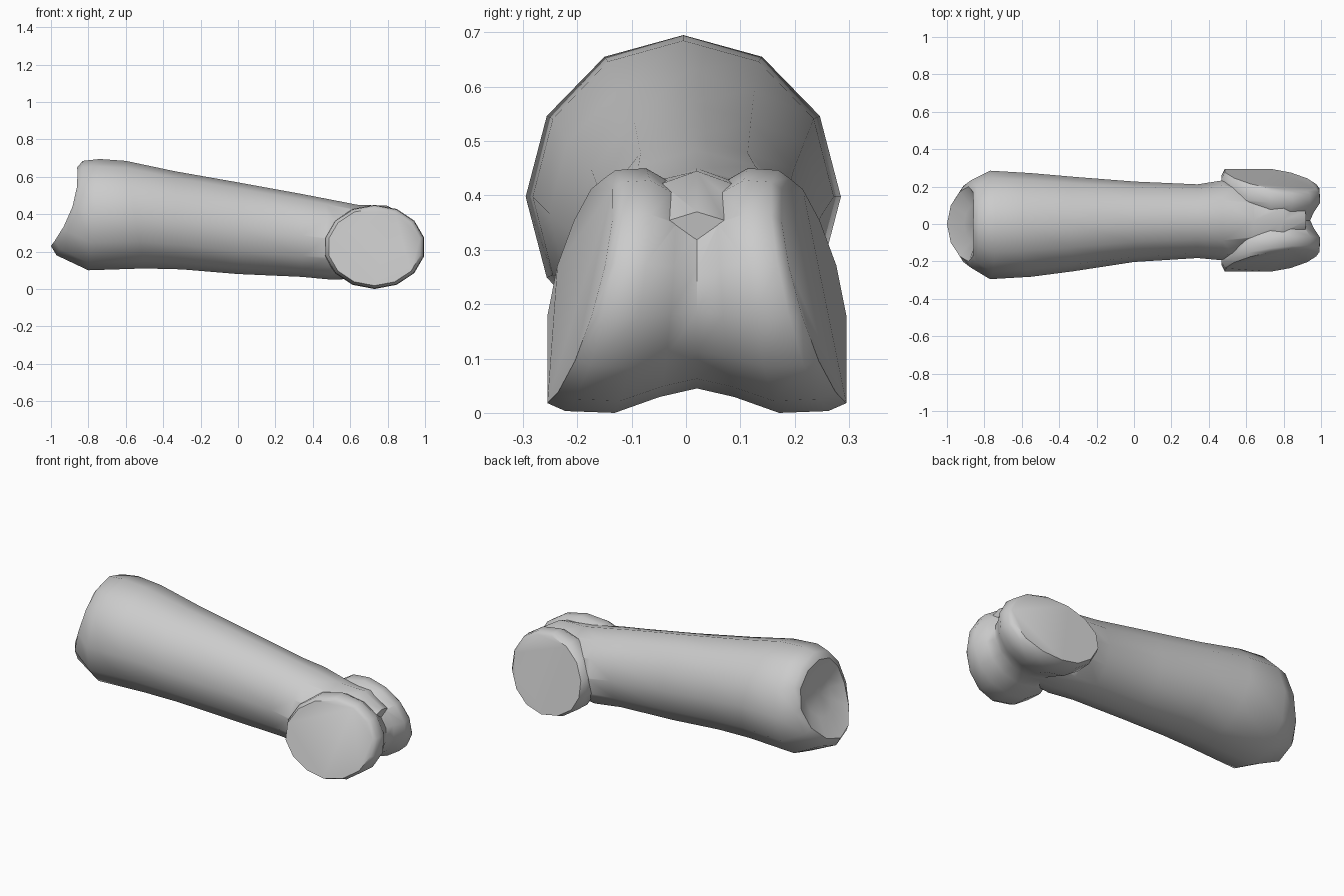
import bpy, bmesh
from math import sin, cos, tau

cube = bpy.data.objects.get("Cube")
if cube:
    bpy.data.objects.remove(cube)

bone = bpy.data.materials.new("bone grey")
bone.use_nodes = True
COLOUR = (0.6, 0.6, 0.6, 1)
bone.diffuse_color = COLOUR
bone.node_tree.nodes["Principled BSDF"].inputs["Base Color"].default_value = COLOUR


def loft(name, rings, start=None):
    """Skin equal rings of points; close the ends with a fan or a cap."""
    bm = bmesh.new()
    loops = [[bm.verts.new(p) for p in ring] for ring in rings]
    n = len(loops[0])
    for a, b in zip(loops, loops[1:]):
        for i in range(n):
            j = (i + 1) % n
            bm.faces.new((a[i], a[j], b[j], b[i]))
    bm.faces.new(loops[-1])
    if start:
        hub = bm.verts.new(start)
        for i in range(n):
            bm.faces.new((hub, loops[0][i], loops[0][(i + 1) % n]))
    else:
        bm.faces.new(loops[0])
    bmesh.ops.recalc_face_normals(bm, faces=bm.faces)
    mesh = bpy.data.meshes.new(name)
    bm.to_mesh(mesh)
    bm.free()
    mesh.materials.append(bone)
    ob = bpy.data.objects.new(name, mesh)
    bpy.context.collection.objects.link(ob)
    return ob


def shaft_ring(xt, zt, xb, zb, cy, hw, bow, sides=12):
    """Slanted oval through a top and a bottom point; bow pulls the sides along x."""
    ring = []
    for i in range(sides):
        c, s = cos(tau * i / sides), sin(tau * i / sides)
        ring.append(((xt + xb) / 2 + s * (xt - xb) / 2 + bow * c * c,
                     cy + hw * c,
                     (zt + zb) / 2 + s * (zt - zb) / 2))
    return ring


# Shaft: top x, z / bottom x, z / centre y / half width / bow, from the dished end
SHAFT = [
    (-.85, .56, -.91, .33, 0, .11, .03),
    (-.86, .65, -1.0, .23, 0, .20, .045),
    (-.83, .685, -.97, .18, 0, .235, .03),
    (-.74, .695, -.80, .10, -.005, .29, 0),
    (-.60, .685, -.50, .11, -.005, .277, 0),
    (-.34, .63, -.30, .105, 0, .252, 0),
    (0, .57, 0, .08, .012, .215, 0),
    (.34, .508, .34, .065, .015, .197, 0),
    (.47, .483, .50, .05, .02, .215, 0),
    (.64, .45, .64, .055, .02, .18, 0),
    (.80, .445, .78, .07, .02, .14, 0),
    (.92, .37, .88, .14, .02, .10, 0),
]
shaft = loft("finger_bone", [shaft_ring(*r) for r in SHAFT], start=(-.865, 0, .45))


# Knuckle: discs stacked across y, grooved in the middle, with tilted outer faces
def knuckle_ring(across, size, sides=14):
    ring = []
    for i in range(sides):
        u, v = cos(tau * (i + .5) / sides), sin(tau * (i + .5) / sides)
        half = min(.275, .225 - .045 * u - .055 * v)
        ring.append((.73 + .272 * size * u, .02 + across * half, .225 + .225 * size * v))
    return ring


HALF = [(1, .92), (.88, .985), (.55, 1), (.25, .87)]
STACK = [(-a, s) for a, s in HALF] + [(0, .8)] + [(a, s) for a, s in reversed(HALF)]
knuckle = loft("knuckle", [knuckle_ring(a, s) for a, s in STACK])

# Join both into one surface
union = shaft.modifiers.new("join knuckle", 'BOOLEAN')
union.operation = 'UNION'
union.solver = 'EXACT'
union.object = knuckle
bpy.ops.object.select_all(action='DESELECT')
bpy.context.view_layer.objects.active = shaft
shaft.select_set(True)
bpy.ops.object.modifier_apply(modifier=union.name)
bpy.data.objects.remove(knuckle)
bpy.ops.object.shade_smooth_by_angle(angle=.75)
